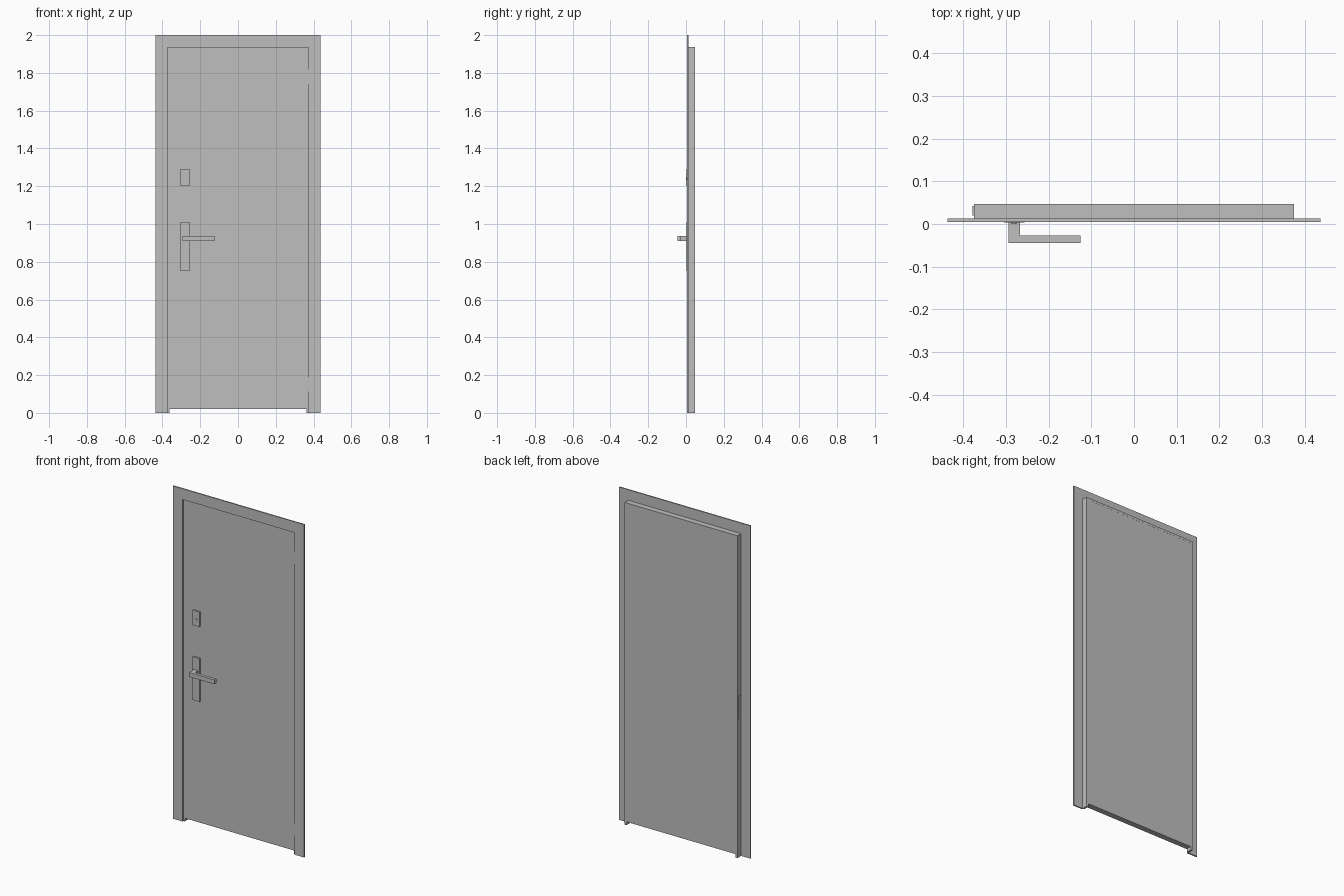
import bpy
import bmesh
import math

old = bpy.data.objects.get("Cube")
if old:
    bpy.data.objects.remove(old)

grey = bpy.data.materials.new("light_grey")
grey.use_nodes = True
tone = (0.52, 0.52, 0.52, 1)
grey.diffuse_color = tone
grey.node_tree.nodes["Principled BSDF"].inputs["Base Color"].default_value = tone


def finish(name, bm):
    bmesh.ops.recalc_face_normals(bm, faces=bm.faces[:])
    mesh = bpy.data.meshes.new(name)
    bm.to_mesh(mesh)
    bm.free()
    mesh.materials.append(grey)
    ob = bpy.data.objects.new(name, mesh)
    bpy.context.collection.objects.link(ob)
    return ob


def prism(name, outline, start, end, axis="y"):
    """Extrude an outline: (x, z) along y, or (x, y) along z."""
    bm = bmesh.new()
    place = (lambda a, b, c: (a, c, b)) if axis == "y" else (lambda a, b, c: (a, b, c))
    rings = [[bm.verts.new(place(a, b, c)) for a, b in outline] for c in (start, end)]
    bm.faces.new(rings[0])
    bm.faces.new(rings[1])
    n = len(outline)
    for i in range(n):
        j = (i + 1) % n
        bm.faces.new((rings[0][i], rings[0][j], rings[1][j], rings[1][i]))
    return finish(name, bm)


def box(name, x0, x1, y0, y1, z0, z1):
    return prism(name, [(x0, z0), (x1, z0), (x1, z1), (x0, z1)], y0, y1)


# Main sizes
half, height = 0.437, 2.0
inner, head = 0.372, 1.935
trim_front, trim_back, back = 0.005, 0.013, 0.047
jamb_in, jamb_out = 0.363, 0.375

# Mitred casing and the jambs behind it
for side, label in ((-1, "right"), (1, "left")):
    prism(label + "_casing",
          [(side * half, 0), (side * inner, 0), (side * inner, head), (side * half, height)],
          trim_front, trim_back)
    xs = sorted((side * jamb_in, side * jamb_out))
    box(label + "_jamb", *xs, trim_back, back, 0, head)
prism("top_casing", [(-half, height), (-inner, head), (inner, head), (half, height)],
      trim_front, trim_back)
box("top_jamb", -jamb_out, jamb_out, trim_back, back, head - 0.012, head + 0.002)

# Door leaf: wide front skin with a narrower core
box("door_skin", -0.368, 0.368, 0.012, 0.02, 0.02, head - 0.003)
box("door_core", -jamb_in, jamb_in, 0.02, back - 0.0005, 0.02, head - 0.012)

# Hinges in the left gap, strike box on the right jamb
for i, z in enumerate((0.15, 1.78)):
    box("hinge_%d" % (i + 1), 0.366, 0.374, 0.0105, 0.016, z - 0.038, z + 0.038)
box("strike_box", -0.379, -0.374, 0.02, 0.042, 0.83, 0.97)

# Lock plate with its cylinder, and the handle plate
box("lock_plate", -0.305, -0.257, 0.003, 0.013, 1.20, 1.29)
box("handle_plate", -0.305, -0.257, 0.003, 0.013, 0.75, 1.01)
cyl = bmesh.new()
bmesh.ops.create_cone(cyl, cap_ends=True, segments=16, radius1=0.006, radius2=0.006, depth=0.006)
lock = finish("lock_cylinder", cyl)
lock.rotation_euler.x = math.pi / 2
lock.location = (-0.281, 0.003, 1.24)

# Bent lever handle
prism("lever_handle",
      [(-0.294, 0.004), (-0.294, -0.045), (-0.125, -0.045),
       (-0.125, -0.027), (-0.267, -0.027), (-0.267, 0.004)],
      0.91, 0.936, axis="z")
